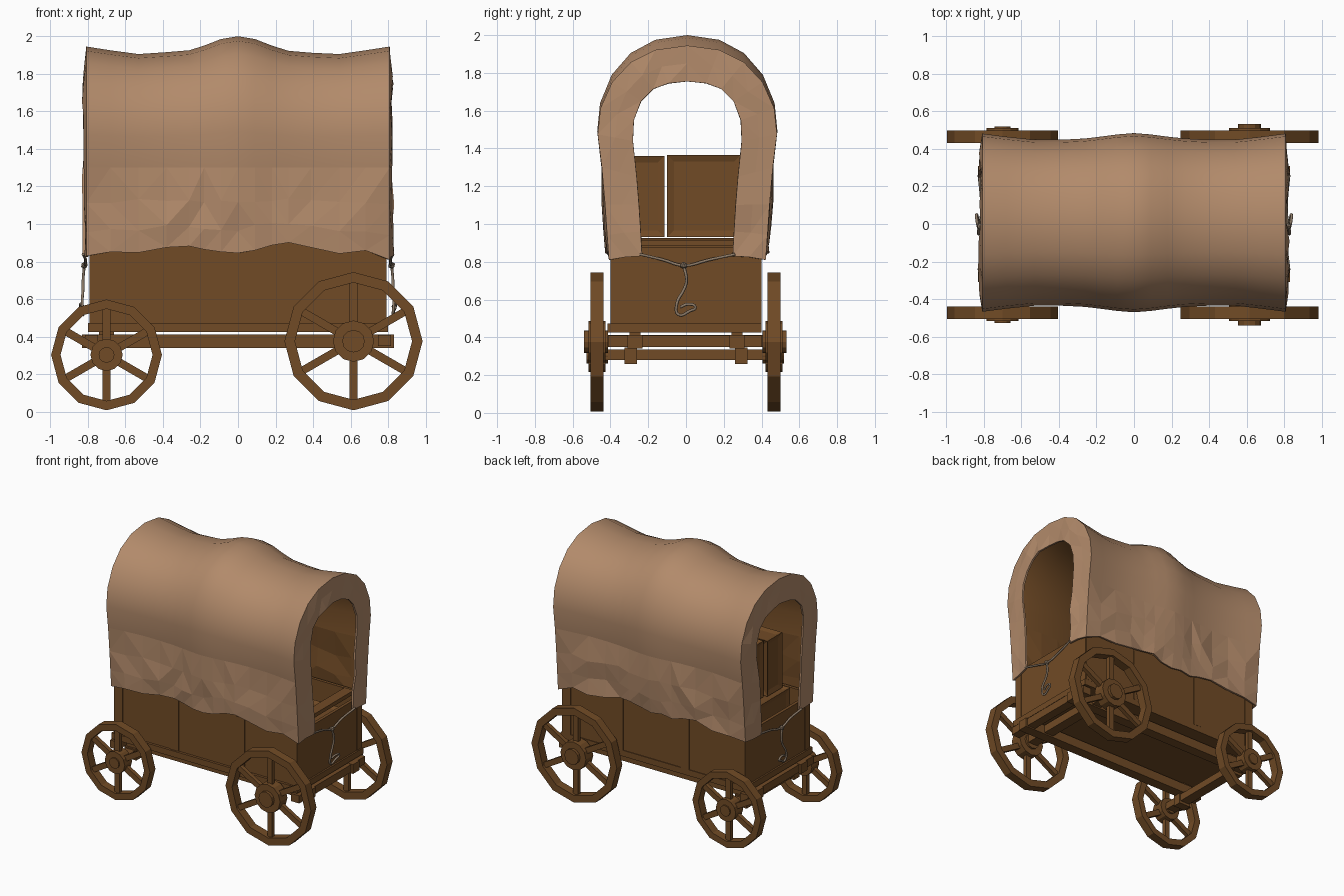
import bpy, bmesh, math, random
from mathutils import Matrix, Vector

if "Cube" in bpy.data.objects:
    bpy.data.objects.remove(bpy.data.objects["Cube"])

random.seed(4)


def material(name, col):
    m = bpy.data.materials.new(name)
    m.diffuse_color = (*col, 1)
    m.use_nodes = True
    m.node_tree.nodes["Principled BSDF"].inputs["Base Color"].default_value = m.diffuse_color
    return m


WOOD = material("brown wood", (0.165, 0.070, 0.019))
CANVAS = material("tan canvas", (0.445, 0.255, 0.145))
ROPE = material("grey rope", (0.27, 0.20, 0.14))


def make(name, bm, *mats):
    me = bpy.data.meshes.new(name)
    bm.to_mesh(me)
    bm.free()
    for m in mats:
        me.materials.append(m)
    ob = bpy.data.objects.new(name, me)
    bpy.context.collection.objects.link(ob)
    return ob


def add_box(bm, x0, x1, y0, y1, z0, z1, rot=Matrix()):
    mid = Vector(((x0 + x1) / 2, (y0 + y1) / 2, (z0 + z1) / 2))
    size = Matrix.Diagonal((x1 - x0, y1 - y0, z1 - z0, 1))
    return bmesh.ops.create_cube(bm, size=1, matrix=rot @ Matrix.Translation(mid) @ size)


def boxes(name, *dims):
    bm = bmesh.new()
    for d in dims:
        add_box(bm, *d)
    return make(name, bm, WOOD)


# ---- wheels: 12-sided rim, six spokes, stepped hub
def wheel(name, x, y, r, rim, hub, cap, out):
    side = 1 if y > 0 else -1
    bm = bmesh.new()
    rings = []
    for k in range(12):
        a = math.radians(30 * k)
        rings.append([bm.verts.new((q * math.cos(a), w, q * math.sin(a)))
                      for q, w in ((r, -.034), (r, .034), (r - rim, .034), (r - rim, -.034))])
    for k in range(12):
        a, b = rings[k], rings[(k + 1) % 12]
        for j in range(4):
            bm.faces.new((a[j], a[(j + 1) % 4], b[(j + 1) % 4], b[j]))
    for k in range(6):
        add_box(bm, hub * .6, r - rim * .8, -.016, .016, -.021, .021,
                Matrix.Rotation(math.radians(60 * k + 30), 4, 'Y'))
    for rad, y0, y1 in ((hub, -.045, .045), (cap, -.06, out)):
        bmesh.ops.create_cone(bm, cap_ends=True, segments=12, radius1=rad, radius2=rad, depth=y1 - y0,
                              matrix=Matrix.Translation((0, side * (y0 + y1) / 2, 0))
                              @ Matrix.Rotation(math.pi / 2, 4, 'X'))
    bmesh.ops.recalc_face_normals(bm, faces=bm.faces[:])
    ob = make(name, bm, WOOD)
    ob.location = (x, y, r + .008)


for label, y in (("near", -.472), ("far", .465)):
    wheel("large_wheel_" + label, .615, y, .368, .056, .11, .06, .068)
    wheel("small_wheel_" + label, -.70, y, .295, .05, .086, .042, .055)

# ---- chassis: rails, axles, brackets
boxes("rails", *[(-.83, .83, s * .27 - .04, s * .27 + .04, .34, .412) for s in (-1, 1)])
boxes("large_axle", (.575, .655, -.45, .445, .35, .412))
boxes("small_axle", (-.74, -.66, -.45, .445, .28, .335))
boxes("axle_brackets", *[(-.75, -.65, s * .292 - .033, s * .292 + .033, .26, .345) for s in (-1, 1)])
boxes("cross_beams", *[(x - .035, x + .035, -.41, .40, .35, .41) for x in (-.78, .78)])
boxes("spacers", *[(x - .04, x + .04, s * .27 - .03, s * .27 + .03, .40, .43)
                   for x in (-.7, .615) for s in (-1, 1)])

# ---- wagon bed: floor, walls, upright battens
boxes("bed_floor", (-.80, .80, -.415, .40, .425, .472))
boxes("side_walls", *[(-.785, .785, s * .383 - .012, s * .383 + .012, .47, .91) for s in (-1, 1)])
boxes("end_walls", *[(s * .775 - .012, s * .775 + .012, -.39, .39, .47, .875) for s in (-1, 1)])
boxes("wall_battens", *[(x - .036, x + .036, s * .391 - .01, s * .391 + .01, .472, .88)
                        for x in (-.752, -.27, .30, .752) for s in (-1, 1)])
boxes("end_battens", *[(s * .785 - .006, s * .785 + .006, y - .03, y + .03, .472, .87)
                       for y in (-.365, .365) for s in (-1, 1)])


# ---- cargo crates with recessed panels
def crate(name, *dims):
    bm = bmesh.new()
    add_box(bm, *dims)
    bmesh.ops.inset_individual(bm, faces=bm.faces[:], thickness=.05, depth=-.012)
    make(name, bm, WOOD)


crate("tall_crate", -.60, -.18, -.10, .29, .93, 1.365)
crate("narrow_crate", -.62, -.22, -.30, -.115, .93, 1.36)
crate("lower_crate", -.66, -.14, -.34, .34, .475, .925)
crate("low_crate_a", .02, .36, -.30, .30, .475, .84)
crate("low_crate_b", .42, .70, -.26, .28, .475, .80)
boxes("cargo_plank", (.66, .74, -.37, .37, .885, .915))

# ---- canvas cover: one grid of arches, ending in the two end flaps
ARCH = [(.415, .85), (.425, .97), (.437, 1.12), (.455, 1.3), (.477, 1.49), (.462, 1.64),
        (.40, 1.79), (.30, 1.905), (.17, 1.975), (0, 2.0)]
OPENING = [(.24, .83), (.247, .96), (.256, 1.1), (.268, 1.25), (.288, 1.44), (.283, 1.55),
           (.245, 1.65), (.18, 1.715), (.10, 1.745), (0, 1.755)]
# x, top height, hem height, width factor
STATIONS = [(-.808, 1.945, .83, .995), (-.68, 1.925, .84, .96), (-.53, 1.905, .855, .927),
            (-.38, 1.915, .885, .927), (-.26, 1.925, .87, .94), (-.18, 1.95, .855, .96),
            (-.09, 1.985, .85, .985), (0, 2.0, .835, 1), (.09, 1.985, .87, .985),
            (.18, 1.95, .885, .96), (.27, 1.922, .90, .94), (.39, 1.912, .875, .927),
            (.54, 1.905, .845, .927), (.68, 1.925, .85, .96), (.808, 1.945, .81, .995)]


def mirrored(half):
    return [(-y, z) for y, z in half] + [(y, z) for y, z in half[-2::-1]]


def arch_row(x, top, hem, width):
    row = []
    for y, z in mirrored(ARCH):
        t = min(1, (z - .85) / .45)
        y *= 1 + (width - 1) * t
        if z > 1.3:
            z = 1.3 + (z - 1.3) * (top - 1.3) / .7
        else:
            z = hem + (z - .85) / .45 * (1.3 - hem)
            if z < 1.25 and abs(x) < .8:                 # wrinkles low on the sides
                y += math.copysign(random.uniform(0, .022), y)
                z += random.uniform(-.012, .012)
        row.append((x, y + .007, z))
    return row


def flap_rows(s):
    outer = arch_row(s * .808, 1.945, .82, .995)
    inner = [(s * random.uniform(.812, .832), y + .007, z) for y, z in mirrored(OPENING)]
    mid = [(s * random.uniform(.808, .826), (a[1] + b[1]) / 2, (a[2] + b[2]) / 2)
           for a, b in zip(outer, inner)]
    return [mid, inner]


left, right = flap_rows(-1), flap_rows(1)
rows = left[::-1] + [arch_row(*s) for s in STATIONS] + right
bm = bmesh.new()
grid = [[bm.verts.new(p) for p in row] for row in rows]
low = []
for i in range(len(grid) - 1):
    flap = i < 2 or i >= len(grid) - 3
    for j in range(len(grid[0]) - 1):
        f = bm.faces.new((grid[i][j], grid[i + 1][j], grid[i + 1][j + 1], grid[i][j + 1]))
        f.smooth = 3 <= j < 15 and not flap
        if not f.smooth:
            low.append(f)
bmesh.ops.triangulate(bm, faces=low)
for e in bm.edges:
    if len(e.link_faces) == 2 and e.calc_face_angle() > math.radians(35):
        e.smooth = False
cover = make("canvas_cover", bm, CANVAS, WOOD)
sol = cover.modifiers.new("thickness", 'SOLIDIFY')
sol.thickness = .014
sol.offset = -1
sol.material_offset = 1        # brown lining inside


# ---- rope ties on both ends
def rope(name, pts):
    cu = bpy.data.curves.new(name, 'CURVE')
    cu.dimensions = '3D'
    cu.bevel_depth = .008
    cu.bevel_resolution = 1
    cu.resolution_u = 4
    cu.use_fill_caps = True
    sp = cu.splines.new('BEZIER')
    sp.bezier_points.add(len(pts) - 1)
    for b, p in zip(sp.bezier_points, pts):
        b.co = p
        b.handle_left_type = b.handle_right_type = 'AUTO'
    cu.materials.append(ROPE)
    ob = bpy.data.objects.new(name, cu)
    bpy.context.collection.objects.link(ob)
    bpy.ops.object.select_all(action='DESELECT')
    ob.select_set(True)
    bpy.context.view_layer.objects.active = ob
    bpy.ops.object.convert(target='MESH')


for label, s in (("left", -1), ("right", 1)):
    rope("rope_tie_" + label, [(s * .825, -.245, .84), (s * .812, -.12, .81), (s * .815, -.012, .78),
                               (s * .812, .12, .81), (s * .825, .26, .84)])
    rope("rope_tail_" + label, [(s * .818, -.012, .78), (s * .825, .003, .70), (s * .825, -.01, .655),
                                (s * .83, -.048, .58), (s * .825, -.04, .52), (s * .83, .02, .54),
                                (s * .838, .05, .56), (s * .835, .01, .575), (s * .825, -.03, .56)])
    bm = bmesh.new()
    bmesh.ops.create_icosphere(bm, subdivisions=1, radius=.02,
                               matrix=Matrix.Translation((s * .818, -.012, .78)))
    make("rope_knot_" + label, bm, ROPE)
